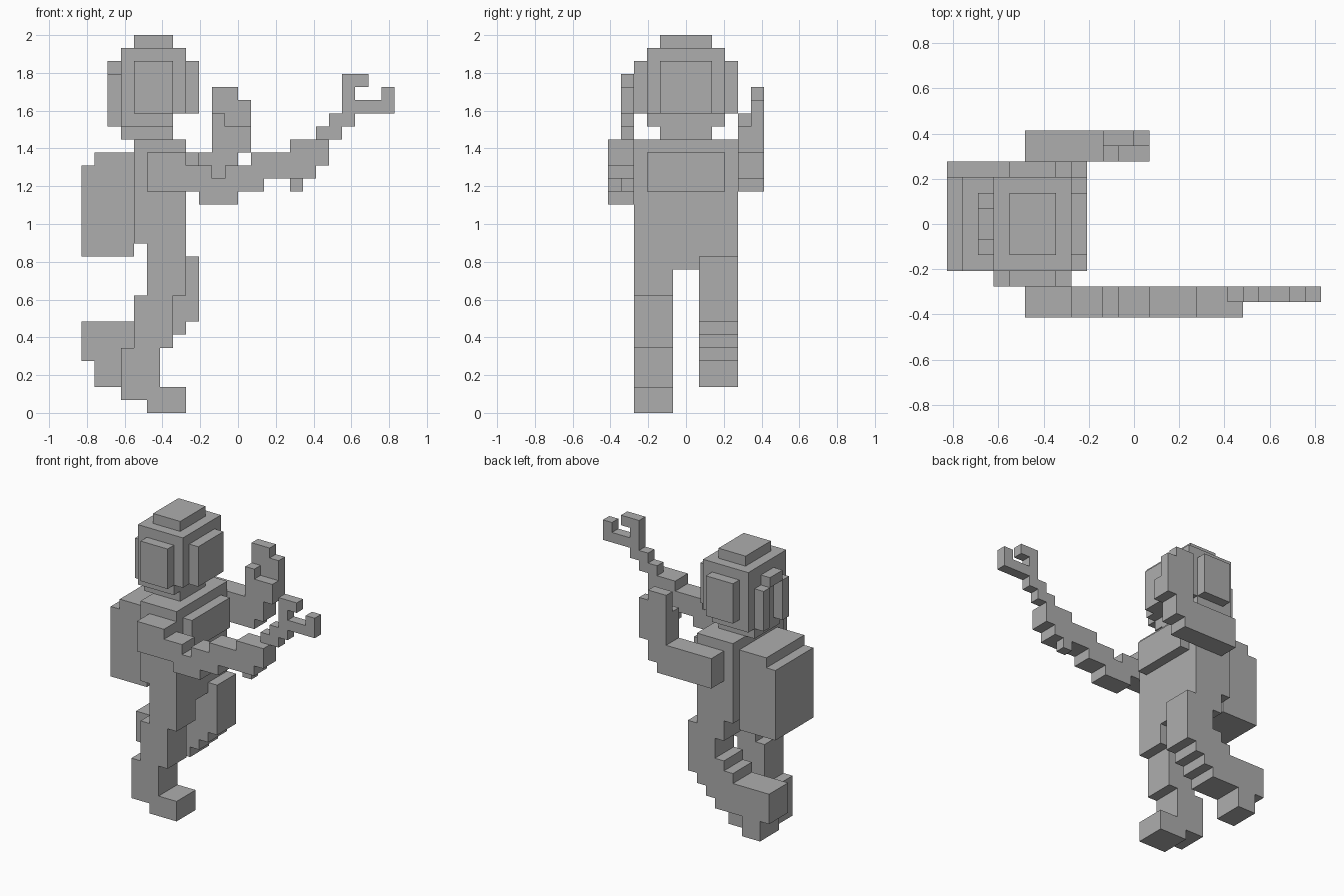
import bpy
import bmesh
from mathutils import Vector

cube = bpy.data.objects.get("Cube")
if cube:
    bpy.data.objects.remove(cube, do_unlink=True)

U = 2 / 29  # edge of one block

grey = bpy.data.materials.new("plain_grey")
grey.use_nodes = True
colour = (0.42, 0.42, 0.42, 1)
grey.diffuse_color = colour
grey.node_tree.nodes["Principled BSDF"].inputs["Base Color"].default_value = colour


def box(x, y, z):
    """Cells filled by a box given as three (low, high) block ranges."""
    return {(i, j, k) for i in range(*x) for j in range(*y) for k in range(*z)}


def slab(y, *rects):
    """Boxes sharing one depth range, each drawn as (x0, x1, z0, z1)."""
    cells = set()
    for x0, x1, z0, z1 in rects:
        cells |= box((x0, x1), y, (z0, z1))
    return cells


def build(name, cells):
    """Skin the filled cells and merge the flat regions."""
    bm = bmesh.new()
    for cell in sorted(cells):
        for axis in range(3):
            for side in (0, 1):
                near = list(cell)
                near[axis] += 2 * side - 1
                if tuple(near) in cells:
                    continue
                a, b = (axis + 1) % 3, (axis + 2) % 3
                corners = []
                for da, db in ((0, 0), (1, 0), (1, 1), (0, 1)):
                    p = Vector(cell)
                    p[axis] += side
                    p[a] += da
                    p[b] += db
                    corners.append(bm.verts.new(p * U))
                bm.faces.new(corners if side else corners[::-1])
    bmesh.ops.remove_doubles(bm, verts=bm.verts, dist=U / 100)
    bmesh.ops.dissolve_limit(bm, angle_limit=0.01, verts=bm.verts, edges=bm.edges)
    mesh = bpy.data.meshes.new(name)
    bm.to_mesh(mesh)
    bm.free()
    mesh.materials.append(grey)
    obj = bpy.data.objects.new(name, mesh)
    bpy.context.collection.objects.link(obj)


# Body, chest box and stepped backpack
build("torso", slab((-4, 4), (-8, -4, 13, 21), (-7, -4, 11, 13)))
build("chest_box", slab((-3, 3), (-4, -3, 17, 20)))
build("backpack", slab((-3, 3), (-11, -8, 12, 20), (-12, -11, 12, 19)))

# Helmet with raised panels
build("neck", slab((-2, 2), (-9, -5, 21, 22)))
build("helmet", slab((-3, 3), (-9, -4, 23, 28), (-9, -5, 22, 23))
      | slab((-2, 2), (-8, -5, 28, 29)))
build("visor", slab((-2, 2), (-4, -3, 23, 27)))
for name, y in (("right", -4), ("left", 3)):
    build("helmet_panel_" + name, slab((y, y + 1), (-8, -5, 23, 27)))
build("helmet_hose", slab((-1, 1), (-10, -9, 26, 27))
      | slab((-2, -1), (-10, -9, 22, 26)) | slab((1, 2), (-10, -9, 22, 26)))

# Legs: one planted, one kicked back
build("planted_leg", slab((-4, -1), (-7, -4, 9, 11), (-8, -5, 5, 9),
                          (-9, -6, 1, 5), (-7, -4, 0, 2)))
build("raised_leg", slab((1, 4), (-6, -3, 7, 11), (-4, -3, 11, 12), (-7, -4, 6, 9),
                         (-8, -5, 5, 8), (-12, -6, 4, 7), (-11, -9, 2, 4)))

# Outstretched arm holding a wrench
build("right_arm", slab((-6, -4), (-7, -4, 17, 20), (-4, -2, 17, 19),
                        (-2, -1, 17, 18), (-3, 0, 16, 17), (-1, 1, 17, 19),
                        (1, 2, 17, 20), (2, 4, 18, 20), (4, 6, 18, 21),
                        (6, 7, 19, 21)))
build("wrench", slab((-5, -4), (6, 8, 21, 22), (7, 9, 22, 23), (8, 9, 23, 26),
                     (9, 10, 25, 26), (9, 12, 23, 24), (11, 12, 24, 25)))
build("wrench_end", slab((-5, -4), (4, 5, 17, 18)))

# Bent arm with an open hand
build("left_arm", slab((4, 6), (-7, -1, 17, 20), (-1, 0, 18, 20), (-2, 1, 20, 22)))
build("left_fingers", slab((5, 6), (-2, 0, 22, 25), (0, 1, 22, 24)))
build("left_thumb", slab((4, 5), (-2, -1, 22, 23)))
